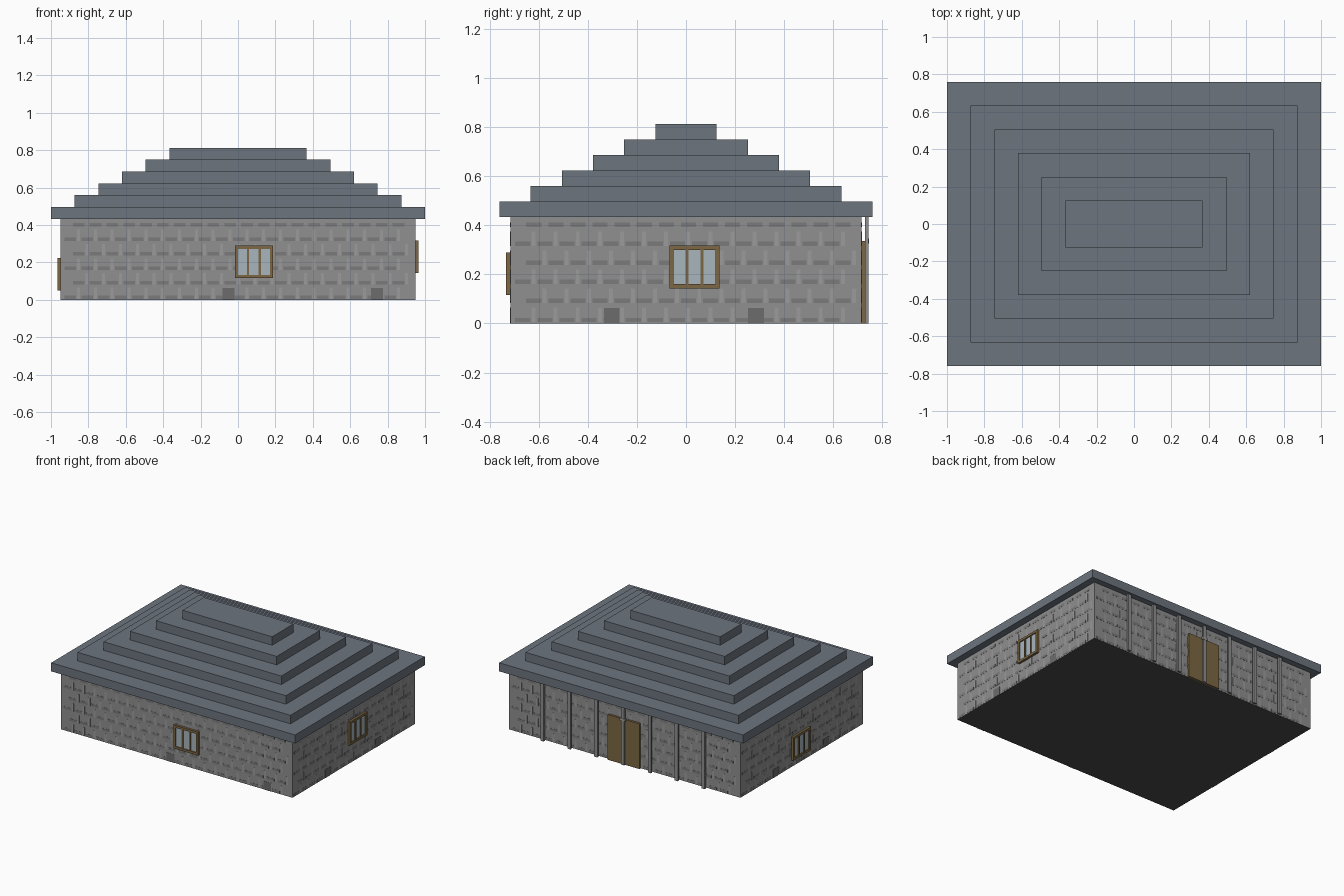
import bpy, bmesh
from math import pi
from mathutils import Matrix, Vector

if "Cube" in bpy.data.objects:
    bpy.data.objects.remove(bpy.data.objects["Cube"])


def material(name, r, g, b):
    lin = lambda c: (c / 255) ** 2.2
    m = bpy.data.materials.new(name)
    m.diffuse_color = (lin(r), lin(g), lin(b), 1)
    m.use_nodes = True
    m.node_tree.nodes["Principled BSDF"].inputs["Base Color"].default_value = m.diffuse_color
    return m


STONE = material("stone", 142, 142, 142)
DARK = material("dark_stone", 122, 122, 123)
LIGHT = material("light_stone", 154, 154, 154)
BLOCK = material("base_stone", 108, 108, 108)
FLOOR = material("floor_dark", 75, 75, 75)
SLATE = material("slate", 108, 116, 126)
WOOD = material("wood", 124, 103, 70)
GLASS = material("glass", 166, 180, 188)


def boxes(name, mat, spans, angle=0.0):
    """One object from (x0, x1, y0, y1, z0, z1) boxes, turned about z."""
    bm = bmesh.new()
    for x0, x1, y0, y1, z0, z1 in spans:
        mid = Vector((x0 + x1, y0 + y1, z0 + z1)) / 2
        size = Matrix.Diagonal((x1 - x0, y1 - y0, z1 - z0, 1))
        bmesh.ops.create_cube(bm, size=1, matrix=Matrix.Translation(mid) @ size)
    bm.transform(Matrix.Rotation(angle, 4, 'Z'))
    mesh = bpy.data.meshes.new(name)
    bm.to_mesh(mesh)
    bm.free()
    mesh.materials.append(mat)
    ob = bpy.data.objects.new(name, mesh)
    bpy.context.collection.objects.link(ob)
    return ob


WX, WY, WH = 0.948, 0.716, 0.435

# Wall body with a dark underside
walls = boxes("walls", STONE, [(-WX, WX, -WY, WY, 0, WH)])
walls.data.materials.append(FLOOR)
for p in walls.data.polygons:
    if p.normal.z < -0.5:
        p.material_index = 1

# Stepped hipped roof
T = 0.0632
for i in range(6):
    hx, hy, z = 1 - 0.1265 * i, 0.76 - 0.127 * i, 0.433 + T * i
    boxes(f"roof_tier_{i + 1}", SLATE, [(-hx, hx, -hy, hy, z, z + T)])


# Shallow masonry pattern: side name, half width, wall distance, turn
def masonry(side, half, dist, angle, blocks):
    dark, light = [], []
    pitch = 0.09
    y0, y1 = -dist - 0.001, -dist + 0.002
    for k in range(6):
        z = 0.005 + 0.0775 * k
        u = -half + 0.02 + (k % 2) * pitch / 2
        while u + pitch < half:
            dark.append((u, u + 0.062, y0, y1, z, z + 0.018))
            if k < 5:
                light.append((u + 0.067, u + 0.083, y0, y1, z, z + 0.06))
            u += pitch
    boxes(f"{side}_dark_courses", DARK, dark, angle)
    boxes(f"{side}_light_joints", LIGHT, light, angle)
    boxes(f"{side}_base_blocks", BLOCK,
          [(u, u + 0.064, y0 - 0.001, y1, 0, 0.062) for u in blocks], angle)


masonry("front", WX, WY, 0, (-0.083, 0.71))
masonry("right", WY, WX, pi / 2, (-0.335, 0.253))
masonry("back", WX, WY, pi, ())
masonry("left", WY, WX, -pi / 2, (-0.335, 0.253))


# Three-pane window: centre along the wall, sill height
def window(side, dist, angle, u, z, w=0.204, h=0.174):
    a, b, t, e = u - w / 2, u + w / 2, z + h, 0.017
    y0, y1 = -dist - 0.017, -dist + 0.004
    frame = [(a, b, y0, y1, z, z + e), (a, b, y0, y1, t - e, t),
             (a, a + e, y0, y1, z + e, t - e), (b - e, b, y0, y1, z + e, t - e)]
    for s in (-1, 1):
        m = u + s * 0.031
        frame.append((m - 0.006, m + 0.006, y0 + 0.002, y1, z + e, t - e))
    boxes(f"{side}_window_frame", WOOD, frame, angle)
    boxes(f"{side}_window_glass", GLASS,
          [(a + e, b - e, -dist - 0.009, y1, z + e, t - e)], angle)


window("front", WY, 0, 0.085, 0.115)
window("right", WX, pi / 2, 0.035, 0.143)
window("left", WX, -pi / 2, -0.018, 0.05)

# Double door on the back
for name, x0, x1 in (("left", 0.004, 0.13), ("right", -0.13, -0.004)):
    boxes(f"door_leaf_{name}", WOOD, [(x0, x1, WY, 0.732, 0, 0.335)])

# Slim posts standing just off the back wall
for i in range(-3, 4):
    x = 0.22 * i
    boxes(f"back_post_{i + 4}", STONE, [(x - 0.013, x + 0.013, 0.729, 0.743, 0, WH)])

# Small bracket above the door
boxes("door_bracket", LIGHT, [(-0.022, 0.022, 0.73, 0.745, 0.325, 0.345)])
